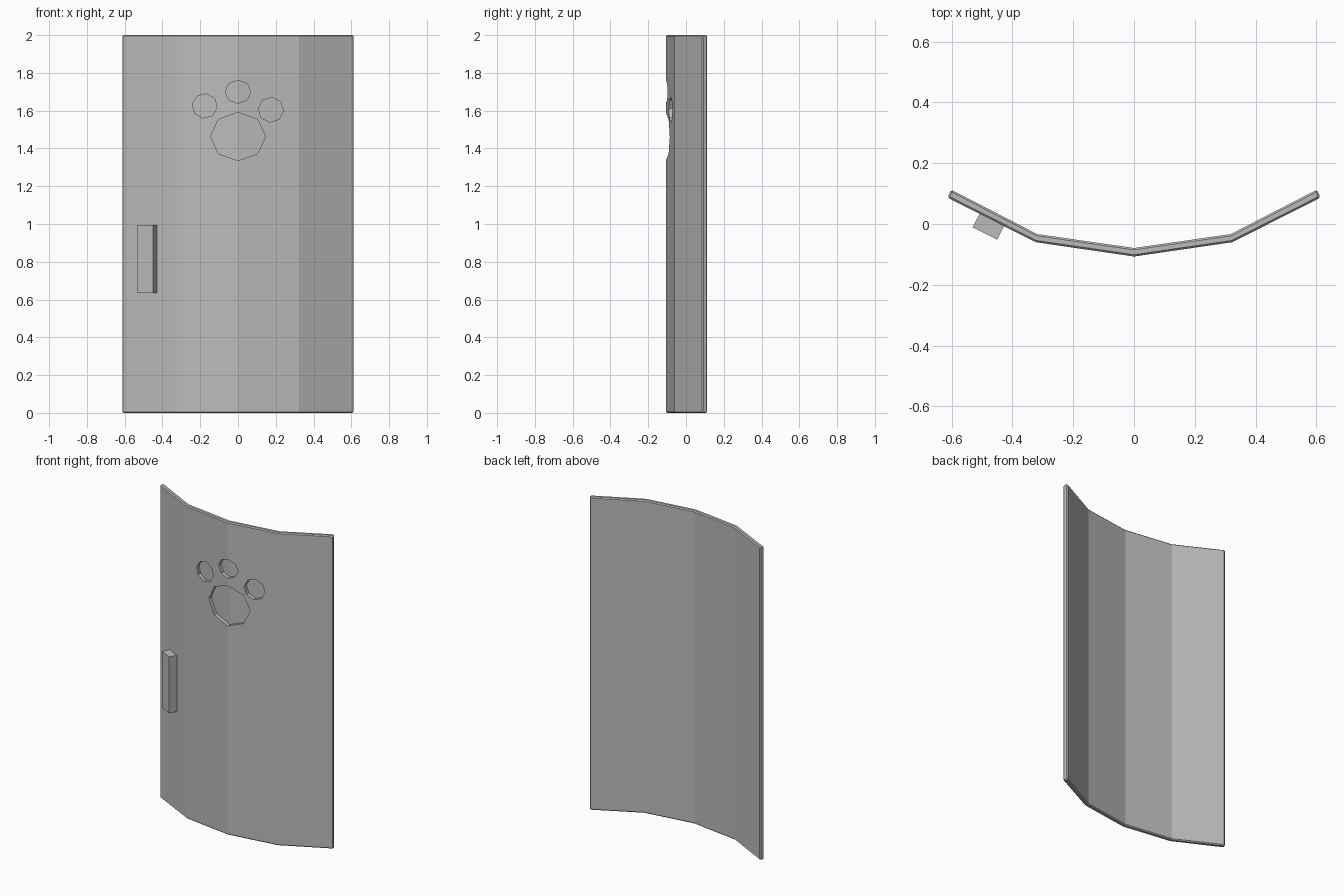
import bpy, bmesh, math
from mathutils import Matrix, Vector

cube = bpy.data.objects.get("Cube")
if cube:
    bpy.data.objects.remove(cube, do_unlink=True)

grey = bpy.data.materials.new("plain grey")
grey.use_nodes = True
colour = (0.5, 0.5, 0.5, 1)
grey.diffuse_color = colour
grey.node_tree.nodes["Principled BSDF"].inputs["Base Color"].default_value = colour

HEIGHT = 2.0
KNEE, END = (0.323, -0.06), (0.614, 0.087)   # front profile of one half
MIDDLE = (0, -0.107)
BACK = [(0.602, 0.113), (0.319, -0.033), (0, -0.079)]


def add_object(name, bm):
    bmesh.ops.recalc_face_normals(bm, faces=bm.faces)
    mesh = bpy.data.meshes.new(name)
    bm.to_mesh(mesh)
    bm.free()
    mesh.materials.append(grey)
    obj = bpy.data.objects.new(name, mesh)
    bpy.context.collection.objects.link(obj)
    return obj


def front_y(x):
    """Depth of the middle front facets at x."""
    return MIDDLE[1] + abs(x) * (KNEE[1] - MIDDLE[1]) / KNEE[0]


# Folded door panel, extruded upward with a chamfered rim
def mirrored(half):
    return half + [(-x, y) for x, y in reversed(half[:-1])]


front = mirrored([END, KNEE, MIDDLE])
back = mirrored(BACK)
bm = bmesh.new()
rings = [[[bm.verts.new((x, y, z)) for x, y in line] for line in (front, back)]
         for z in (0, HEIGHT)]
(f0, b0), (f1, b1) = rings
for i in range(len(front) - 1):
    j = i + 1
    for quad in ((f0[i], f0[j], f1[j], f1[i]), (b0[i], b0[j], b1[j], b1[i]),
                 (f0[i], f0[j], b0[j], b0[i]), (f1[i], f1[j], b1[j], b1[i])):
        bm.faces.new(quad)
for k in (0, -1):
    bm.faces.new((f0[k], b0[k], b1[k], f1[k]))
bmesh.ops.recalc_face_normals(bm, faces=bm.faces)
rim = [e for e in bm.edges if e.calc_face_angle() > 1]
bmesh.ops.bevel(bm, geom=rim, offset=0.006, segments=1, affect='EDGES')
panel = add_object("door_panel", bm)


# Octagonal recesses whose floors follow the fold of the panel
def recess(name, x, z, width, height, turn=0):
    bm = bmesh.new()
    bmesh.ops.create_circle(bm, cap_ends=True, segments=8, radius=1)
    shape = (Matrix.Translation((x, 0, z)) @ Matrix.Rotation(math.radians(turn), 4, 'Y')
             @ Matrix.Diagonal((width, 1, height, 1)) @ Matrix.Rotation(math.pi / 2, 4, 'X'))
    bm.transform(shape)
    bmesh.ops.bisect_plane(bm, geom=bm.verts[:] + bm.edges[:] + bm.faces[:],
                           plane_co=(0, 0, 0), plane_no=(1, 0, 0))
    for v in bm.verts:
        v.co.y = front_y(v.co.x) + 0.024
    made = bmesh.ops.extrude_face_region(bm, geom=bm.faces[:])["geom"]
    for v in made:
        if isinstance(v, bmesh.types.BMVert):
            v.co.y -= 0.06
    cutter = add_object(name, bm)
    cutter.hide_render = True
    cutter.hide_set(True)
    cut = panel.modifiers.new(name, 'BOOLEAN')
    cut.operation = 'DIFFERENCE'
    cut.solver = 'EXACT'
    cut.object = cutter
    return cutter


cutters = [recess("large_recess_cutter", 0, 1.463, 0.146, 0.128),
           recess("middle_recess_cutter", 0, 1.7, 0.068, 0.061),
           recess("right_recess_cutter", -0.176, 1.625, 0.066, 0.065, 10),
           recess("left_recess_cutter", 0.174, 1.605, 0.067, 0.066, 5)]

# Apply the cuts and drop the cutters
bpy.context.view_layer.update()
graph = bpy.context.evaluated_depsgraph_get()
finished = bpy.data.meshes.new_from_object(panel.evaluated_get(graph))
panel.modifiers.clear()
panel.data = finished
for cutter in cutters:
    bpy.data.objects.remove(cutter, do_unlink=True)

# Block handle, set square on the outer right facet
slope = math.atan2(END[1] - KNEE[1], END[0] - KNEE[0])
bm = bmesh.new()
bmesh.ops.create_cube(bm, size=1)
bm.transform(Matrix.Translation((-0.479, -0.008, 0.815)) @ Matrix.Rotation(-slope, 4, 'Z')
             @ Matrix.Diagonal(Vector((0.09, 0.052, 0.36, 1))))
add_object("handle", bm)
